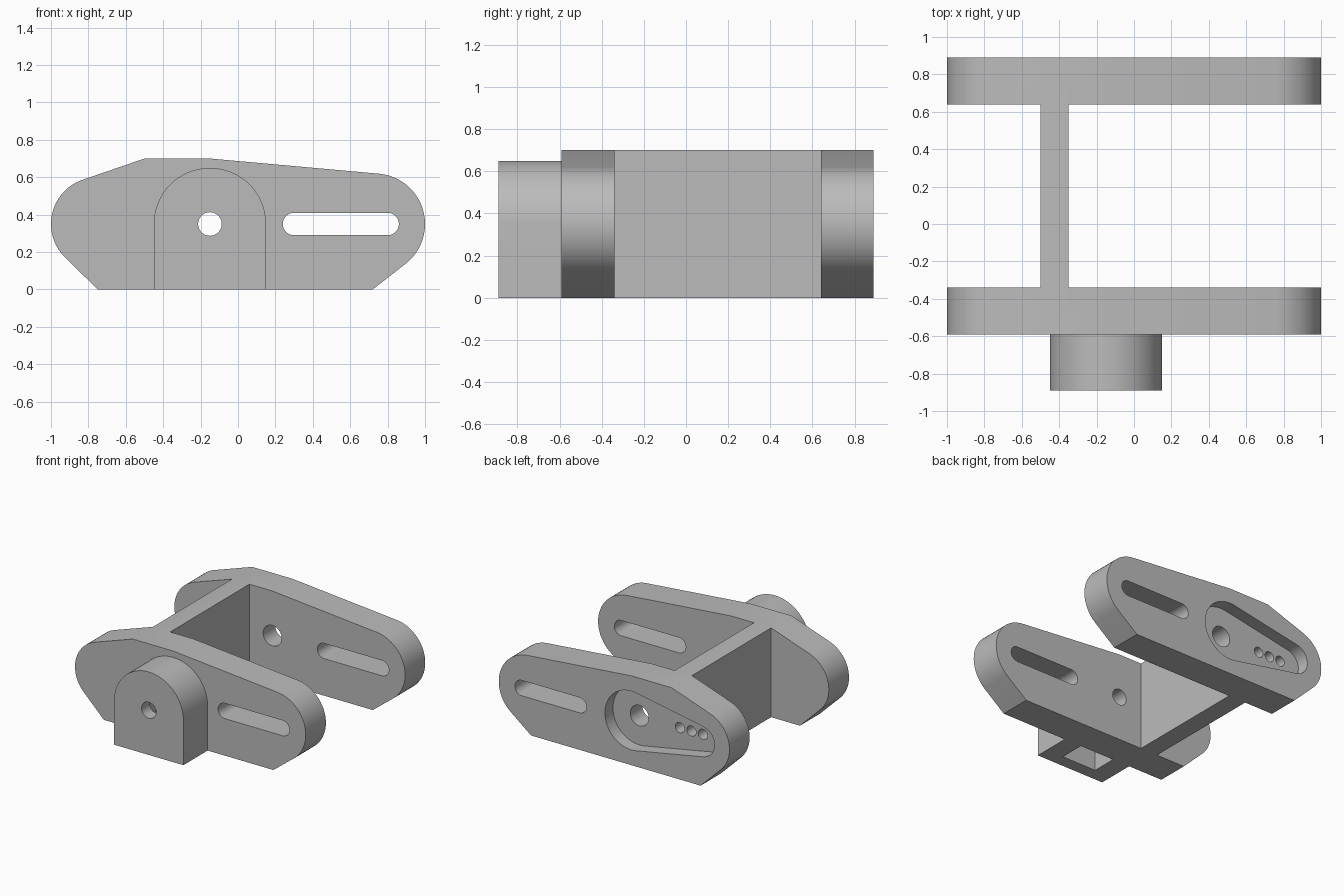
import bpy
import math
from mathutils import Vector
from mathutils.geometry import convex_hull_2d

if "Cube" in bpy.data.objects:
    bpy.data.objects.remove(bpy.data.objects["Cube"], do_unlink=True)

metal = bpy.data.materials.new("plain_grey")
metal.use_nodes = True
grey = (0.5, 0.5, 0.5, 1)
metal.diffuse_color = grey
metal.node_tree.nodes["Principled BSDF"].inputs["Base Color"].default_value = grey


def circle(x, z, r, n=64):
    return [Vector((x + r * math.cos(math.tau * i / n), z + r * math.sin(math.tau * i / n)))
            for i in range(n)]


def points(*pairs):
    return [Vector(p) for p in pairs]


def prism(name, outline, y0, y1):
    """Extrude the convex outline of x-z points from y0 to y1."""
    ring = [outline[i] for i in convex_hull_2d(outline)]
    n = len(ring)
    verts = [(p.x, y, p.y) for y in (y0, y1) for p in ring]
    faces = [list(range(n)), list(range(2 * n - 1, n - 1, -1))]
    faces += [[i, i + n, (i + 1) % n + n, (i + 1) % n] for i in range(n)]
    mesh = bpy.data.meshes.new(name)
    mesh.from_pydata(verts, [], faces)
    mesh.materials.append(metal)
    obj = bpy.data.objects.new(name, mesh)
    bpy.context.collection.objects.link(obj)
    # Make all faces point outward
    bpy.context.view_layer.objects.active = obj
    bpy.ops.object.mode_set(mode="EDIT")
    bpy.ops.mesh.select_all(action="SELECT")
    bpy.ops.mesh.normals_make_consistent(inside=False)
    bpy.ops.object.mode_set(mode="OBJECT")
    return obj


def combine(target, tool, operation):
    mod = target.modifiers.new(operation.lower(), "BOOLEAN")
    mod.operation = operation
    mod.solver = "EXACT"
    mod.object = tool
    bpy.context.view_layer.objects.active = target
    bpy.ops.object.modifier_apply(modifier=mod.name)
    bpy.data.objects.remove(tool, do_unlink=True)


MID = 0.35       # height of all hole centres
PIVOT = -0.15    # x of the pivot hole

# Side plates, joined by a cross web, with an arched boss on the front
plate = (circle(-0.75, MID, 0.25) + circle(0.73, MID, 0.27)
         + points((-0.5, 0.7), (PIVOT, 0.7), (0.72, 0), (-0.75, 0)))
arch = circle(PIVOT, MID, 0.3) + points((-0.45, 0), (0.15, 0))
web = points((-0.5, 0), (-0.35, 0), (-0.35, 0.7), (-0.5, 0.7))

bracket = prism("bracket", plate, -0.59, -0.34)
combine(bracket, prism("cross_web", web, -0.44, 0.74), "UNION")
combine(bracket, prism("back_plate", plate, 0.64, 0.89), "UNION")
combine(bracket, prism("front_boss", arch, -0.89, -0.5), "UNION")

# Long slot through both plates
slot = circle(0.3, MID, 0.06) + circle(0.8, MID, 0.06)
combine(bracket, prism("slot_cutter", slot, -1, 1), "DIFFERENCE")

# Teardrop recess in the back face
teardrop = circle(PIVOT, MID, 0.23) + circle(-0.75, MID, 0.12)
combine(bracket, prism("recess_cutter", teardrop, 0.79, 1), "DIFFERENCE")

# Pocket in the boss, open at the bottom
pocket = circle(PIVOT, MID, 0.15) + points((-0.3, -0.1), (0, -0.1))
combine(bracket, prism("pocket_cutter", pocket, -0.79, -0.59), "DIFFERENCE")

# Pivot holes, then the row of three small holes
combine(bracket, prism("front_hole", circle(PIVOT, MID, 0.063), -1, 0), "DIFFERENCE")
combine(bracket, prism("back_hole", circle(PIVOT, MID, 0.08), 0.3, 1), "DIFFERENCE")
for x in (-0.5, -0.6, -0.7):
    combine(bracket, prism("small_hole", circle(x, MID, 0.04, 32), 0.63, 1), "DIFFERENCE")

bpy.ops.object.select_all(action="DESELECT")
bracket.select_set(True)
bpy.context.view_layer.objects.active = bracket
bpy.ops.object.shade_smooth_by_angle(angle=math.radians(20))
